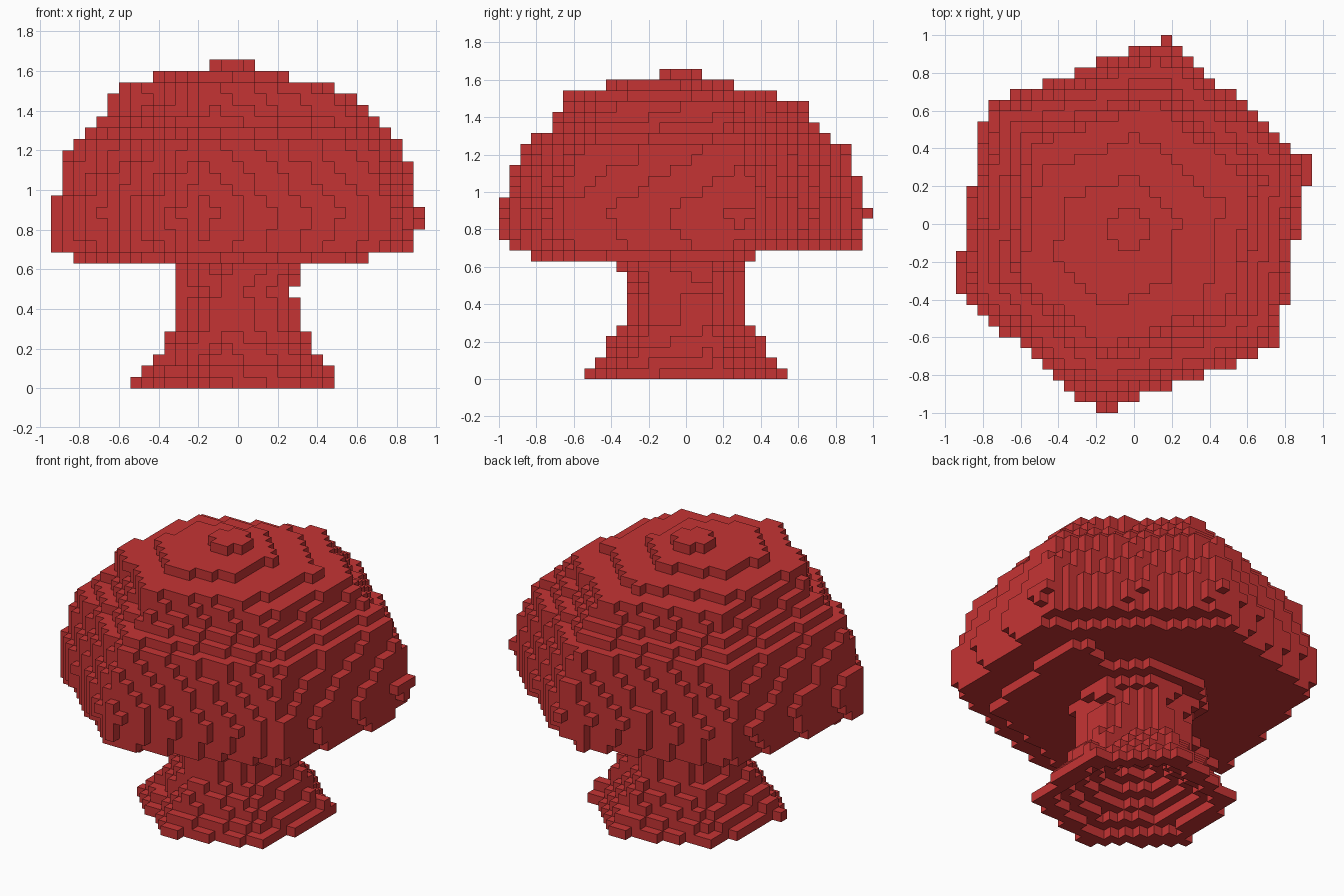
import bpy
import bmesh
from math import cos, sin, radians, hypot
from mathutils import Vector

if "Cube" in bpy.data.objects:
    bpy.data.objects.remove(bpy.data.objects["Cube"], do_unlink=True)

CELL = 2 / 35
LAYERS = 29
HALF = 18
CAP_START = 11      # first layer of the cap
OFF = -0.01         # axis offset against the block grid

# Radius of the six-sided outline at each height
STEM = [(0.0, 0.575), (0.086, 0.5), (0.143, 0.445), (0.2, 0.415), (0.257, 0.372),
        (0.31, 0.33), (0.43, 0.33), (0.49, 0.308), (0.6, 0.352)]
CAP = [(0.714, 0.977), (0.77, 0.99), (0.886, 1.006), (0.943, 0.99), (1.0, 0.965), (1.057, 0.957),
       (1.114, 0.935), (1.17, 0.91), (1.23, 0.9), (1.29, 0.82), (1.34, 0.755), (1.4, 0.7),
       (1.457, 0.67)]
# Shallow tilted layers: height, radius, centre
LIPS = [(0.657, 0.8, -0.07, -0.05), (1.514, 0.57, -0.06, -0.09),
        (1.571, 0.35, -0.09, -0.09), (1.629, 0.12, -0.03, -0.03)]

NORMALS = [(cos(radians(50 + 60 * k)), sin(radians(50 + 60 * k))) for k in range(6)]


def radius_at(profile, z):
    for (z0, r0), (z1, r1) in zip(profile, profile[1:]):
        if z <= z1:
            return r0 + (r1 - r0) * (z - z0) / (z1 - z0)
    return profile[-1][1]


def in_hexagon(x, y, radius):
    return max(x * a + y * b for a, b in NORMALS) <= radius * cos(radians(30))


def is_solid(i, j, k):
    x, y, z = i * CELL, j * CELL, (k + 0.5) * CELL
    # Tilted underside of the cap
    if k == CAP_START and y > 0.06 + 0.4 * x and hypot(x, y) > 0.39:
        return False
    if k == CAP_START + 1 and x * NORMALS[0][0] + y * NORMALS[0][1] > 0.74:
        return False
    for height, radius, cx, cy in LIPS:
        if abs(z - height) < CELL / 4:
            return in_hexagon(x - cx, y - cy, radius)
    if k >= CAP_START:
        return in_hexagon(x - OFF, y - OFF, radius_at(CAP, z))
    # Hollow under the foot
    if z < 0.36 and in_hexagon(x, y, 0.48 * (1 - z / 0.36)):
        return False
    return in_hexagon(x - OFF / 2, y - OFF / 2, radius_at(STEM, z))


cells = {(i, j, k) for k in range(LAYERS)
         for i in range(-HALF, HALF + 1) for j in range(-HALF, HALF + 1)
         if is_solid(i, j, k)}

red = bpy.data.materials.new("brick_red")
red.use_nodes = True
colour = (0.56, 0.034, 0.034, 1)
red.diffuse_color = colour
red.node_tree.nodes["Principled BSDF"].inputs["Base Color"].default_value = colour


def build_blocks(name, part):
    """Make the outer faces of a set of blocks."""
    bm = bmesh.new()
    verts = {}

    def corner(p):
        key = tuple(round(c * 2) for c in p)
        if key not in verts:
            verts[key] = bm.verts.new(Vector(p) * CELL)
        return verts[key]

    for cell in part:
        centre = Vector(cell) + Vector((0, 0, 0.5))
        for axis in range(3):
            for side in (-1, 1):
                step = Vector((0, 0, 0))
                step[axis] = side
                if tuple(int(a + b) for a, b in zip(cell, step)) in cells:
                    continue
                u = Vector((0, 0, 0))
                u[(axis + 1) % 3] = 0.5
                v = step.cross(u)
                middle = centre + step / 2
                bm.faces.new([corner(middle + d) for d in (-u - v, u - v, u + v, v - u)])
    mesh = bpy.data.meshes.new(name)
    bm.to_mesh(mesh)
    bm.free()
    mesh.materials.append(red)
    bpy.context.collection.objects.link(bpy.data.objects.new(name, mesh))


# Mushroom parts
build_blocks("stem", sorted(c for c in cells if c[2] < CAP_START))
build_blocks("cap", sorted(c for c in cells if c[2] >= CAP_START))
